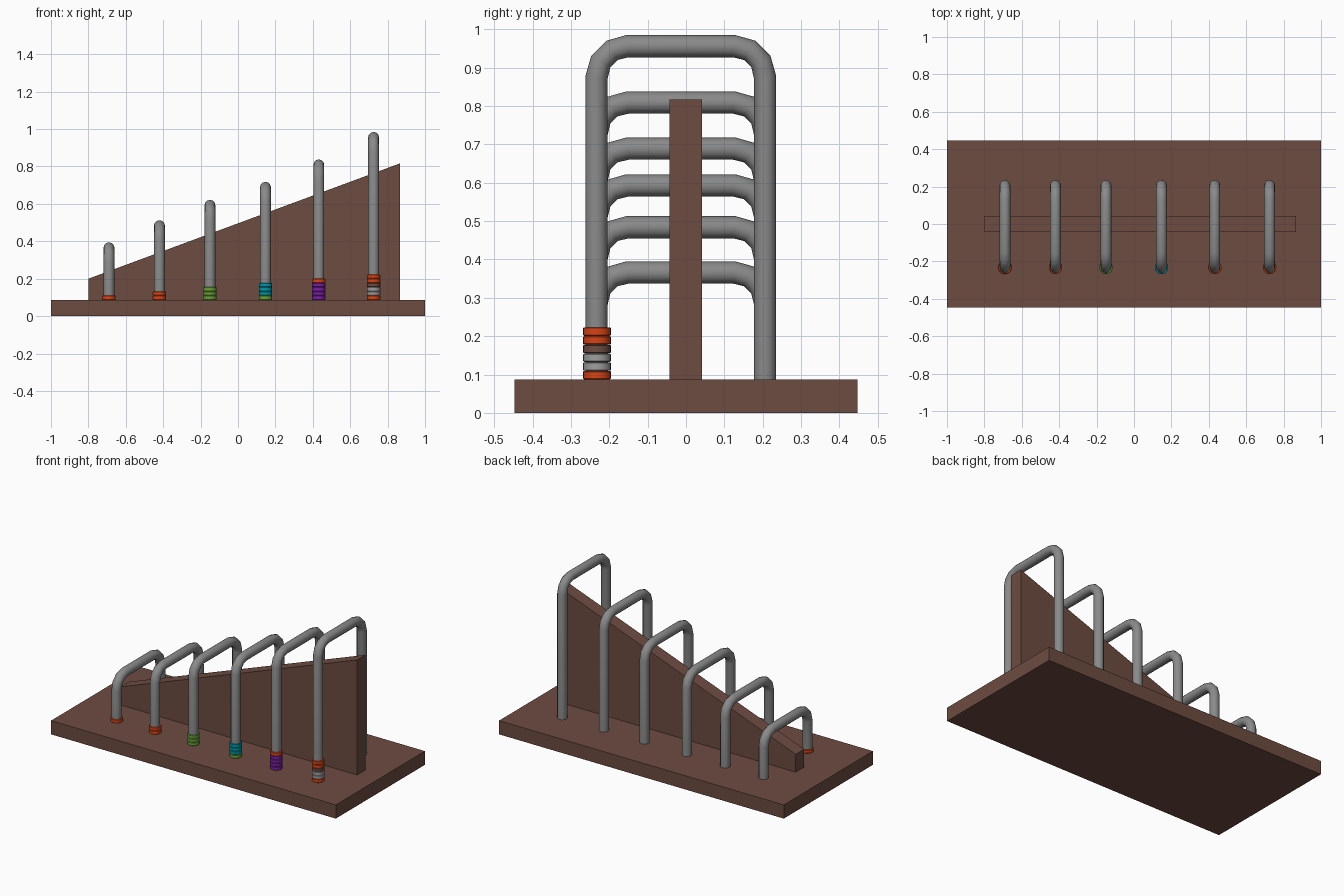
import bpy
import bmesh
import math

cube = bpy.data.objects.get("Cube")
if cube:
    bpy.data.objects.remove(cube, do_unlink=True)


def material(name, hex_code):
    def linear(i):
        c = int(hex_code[i:i + 2], 16) / 255
        return c / 12.92 if c <= 0.04045 else ((c + 0.055) / 1.055) ** 2.4
    colour = (linear(0), linear(2), linear(4), 1)
    mat = bpy.data.materials.new(name)
    mat.use_nodes = True
    mat.diffuse_color = colour
    mat.node_tree.nodes["Principled BSDF"].inputs["Base Color"].default_value = colour
    return mat


wood = material("brown wood", "6d4c41")
steel = material("grey steel", "8a8a8a")
orange = material("orange", "d84315")
green = material("green", "689f38")
teal = material("teal", "0097a7")
purple = material("purple", "7b1fa2")
silver = material("light grey", "9e9e9e")


def prism(name, profile, y0, y1, mat):
    """Extrude an x-z profile from y0 to y1."""
    bm = bmesh.new()
    face = bm.faces.new([bm.verts.new((x, y0, z)) for x, z in profile])
    out = bmesh.ops.extrude_face_region(bm, geom=[face])
    verts = [v for v in out["geom"] if isinstance(v, bmesh.types.BMVert)]
    bmesh.ops.translate(bm, verts=verts, vec=(0, y1 - y0, 0))
    bmesh.ops.recalc_face_normals(bm, faces=bm.faces)
    mesh = bpy.data.meshes.new(name)
    bm.to_mesh(mesh)
    bm.free()
    mesh.materials.append(mat)
    obj = bpy.data.objects.new(name, mesh)
    bpy.context.collection.objects.link(obj)


def smooth(obj):
    bpy.ops.object.select_all(action="DESELECT")
    obj.select_set(True)
    bpy.context.view_layer.objects.active = obj
    if obj.type == "CURVE":
        bpy.ops.object.convert(target="MESH")
    bpy.ops.object.shade_smooth_by_angle(angle=math.radians(40))


BASE_TOP = 0.087
FRONT_Y, BACK_Y = -0.233, 0.206
TUBE, BEND = 0.029, 0.08

# Base board and sloping centre wall
prism("base_board", [(-1, 0), (1, 0), (1, BASE_TOP), (-1, BASE_TOP)], -0.447, 0.447, wood)
prism("sloping_wall", [(-0.8, BASE_TOP), (0.867, BASE_TOP), (0.867, 0.817), (-0.8, 0.2)],
      -0.043, 0.042, wood)


def arch(name, x, top):
    """Bent tube with two legs and faceted corners."""
    zc = top - TUBE - BEND
    points = [(x, FRONT_Y, BASE_TOP)]
    for yc, start in ((FRONT_Y + BEND, 180), (BACK_Y - BEND, 90)):
        for k in range(4):
            a = math.radians(start - 30 * k)
            points.append((x, yc + BEND * math.cos(a), zc + BEND * math.sin(a)))
    points.append((x, BACK_Y, BASE_TOP))
    curve = bpy.data.curves.new(name, "CURVE")
    curve.dimensions = "3D"
    curve.bevel_depth = TUBE
    curve.bevel_resolution = 4
    curve.use_fill_caps = True
    spline = curve.splines.new("POLY")
    spline.points.add(len(points) - 1)
    for p, co in zip(spline.points, points):
        p.co = (*co, 1)
    curve.materials.append(steel)
    obj = bpy.data.objects.new(name, curve)
    bpy.context.collection.objects.link(obj)
    smooth(obj)


def bead(name, x, level, mat):
    pitch = 0.0227
    bpy.ops.mesh.primitive_cylinder_add(
        vertices=24, radius=0.036, depth=pitch - 0.001,
        location=(x, FRONT_Y + 0.001, BASE_TOP + pitch * (level + 0.5)))
    obj = bpy.context.object
    obj.name = name
    obj.data.materials.append(mat)
    bevel = obj.modifiers.new("soft rim", "BEVEL")
    bevel.width = 0.002
    bevel.segments = 1
    smooth(obj)


# Arches in rising order, each with its beads from the bottom up
arches = [
    (-0.69, 0.395, [orange]),
    (-0.42, 0.513, [orange] * 2),
    (-0.15, 0.622, [green] * 3),
    (0.147, 0.718, [green] + [teal] * 3),
    (0.432, 0.838, [purple] * 4 + [orange]),
    (0.725, 0.985, [orange, silver, silver, wood, orange, orange]),
]
for n, (x, top, beads) in enumerate(arches, 1):
    arch(f"arch_{n}", x, top)
    for level, mat in enumerate(beads):
        bead(f"arch_{n}_bead_{level + 1}", x, level, mat)
